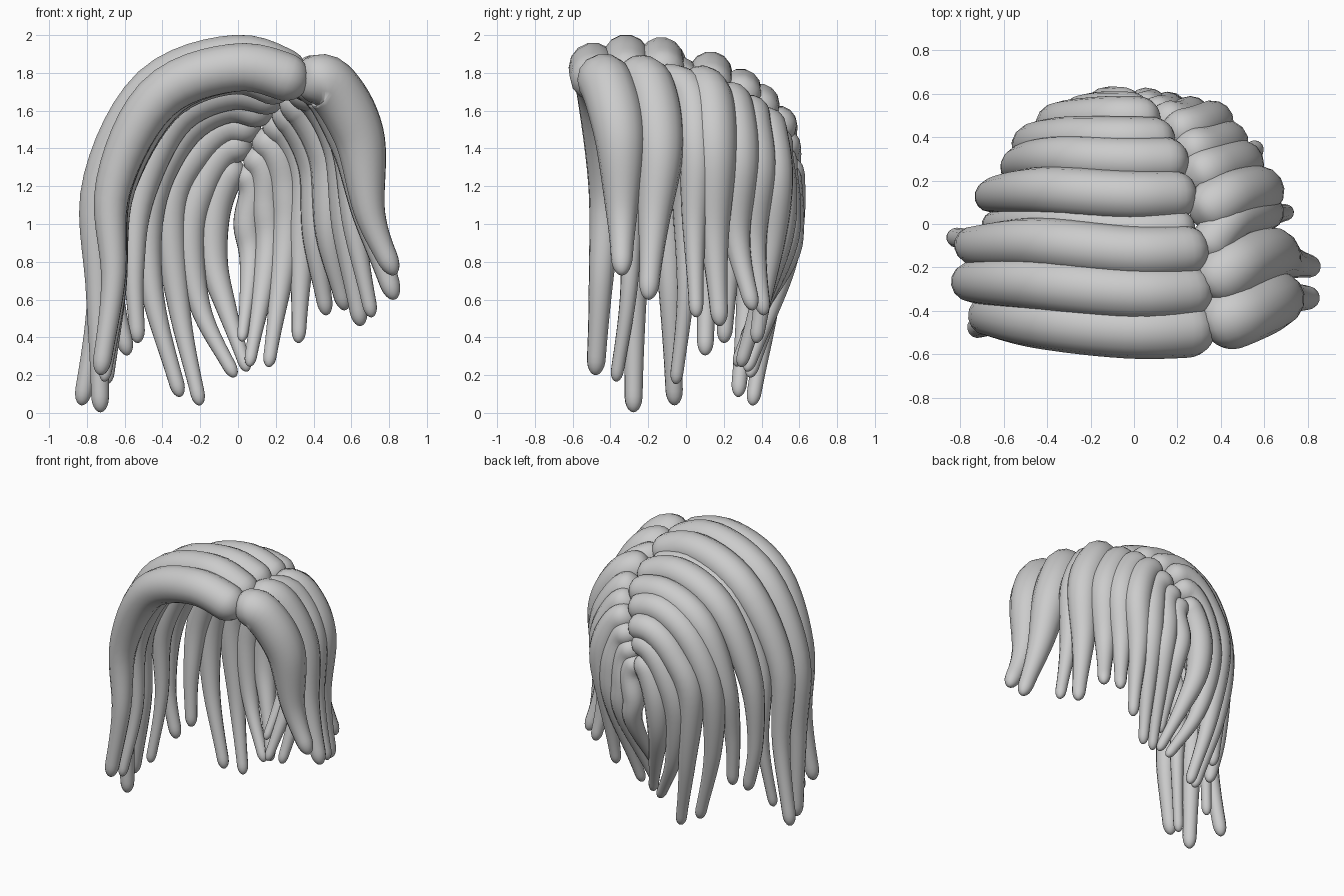
import bpy, bmesh, math
from mathutils import Vector

if "Cube" in bpy.data.objects:
    bpy.data.objects.remove(bpy.data.objects["Cube"])

SIDES, STEPS = 14, 44


def between(items, u):
    """Linear lookup in a list of vectors at fractional index u."""
    i = min(int(u), len(items) - 2)
    return items[i].lerp(items[i + 1], u - i)


def spline(p):
    """Dense Catmull-Rom curve through the points."""
    p = [2 * p[0] - p[1]] + p + [2 * p[-1] - p[-2]]
    dense = []
    for a, b, c, d in zip(p, p[1:], p[2:], p[3:]):
        for k in range(16):
            t = k / 16
            dense.append(b + ((c - a) * t + (2 * a - 5 * b + 4 * c - d) * t * t
                              + (3 * b - a - 3 * c + d) * t ** 3) / 2)
    return dense + [p[-2]]


def strand(name, r, points, tip=0.38):
    """Round-ended, tapering lock of hair along a path."""
    path = spline(points)
    dist = [0]
    for a, b in zip(path, path[1:]):
        dist.append(dist[-1] + (b - a).length)
    length = dist[-1]

    def at(s):
        i = next((k for k in range(len(path) - 2) if s <= dist[k + 1]), len(path) - 2)
        return path[i].lerp(path[i + 1], (s - dist[i]) / (dist[i + 1] - dist[i]))

    bm = bmesh.new()
    rings, ref = [], Vector((0, 1, 0))
    for k in range(STEPS + 1):
        u = 0.5 - 0.5 * math.cos(math.pi * k / STEPS)
        s = u * length
        w = max(0, (u - 0.25) / 0.75)
        rad = r * (1 - (1 - tip) * w * w * (3 - 2 * w))
        for e, cap in ((s, rad), (length - s, rad * 1.8)):
            if e < cap:
                rad *= math.sqrt(max(0.0004, 1 - (1 - e / cap) ** 2))
        tan = (at(min(length, s + 0.02)) - at(max(0, s - 0.02))).normalized()
        ref = (ref - tan * ref.dot(tan)).normalized()
        bi = tan.cross(ref)
        angles = [math.tau * j / SIDES for j in range(SIDES)]
        rings.append([bm.verts.new(at(s) + rad * (math.cos(a) * ref + math.sin(a) * bi))
                      for a in angles])
    for a, b in zip(rings, rings[1:]):
        for j in range(SIDES):
            n = (j + 1) % SIDES
            bm.faces.new((a[j], a[n], b[n], b[j]))
    bm.faces.new(rings[0])
    bm.faces.new(rings[-1])
    bmesh.ops.recalc_face_normals(bm, faces=bm.faces)
    for f in bm.faces:
        f.smooth = True
    me = bpy.data.meshes.new(name)
    bm.to_mesh(me)
    bm.free()
    bpy.context.collection.objects.link(bpy.data.objects.new(name, me))


# Parting line where all locks start, front to back
parting = [Vector(p) for p in ((.32, -.48, 1.74), (.3, -.12, 1.77), (.22, .29, 1.66),
                               (.1, .48, 1.5), (.02, .53, 1.31))]

# Guide locks; the others are blended between them
left = [
    [(0, -.49, 1.83), (-.42, -.45, 1.67), (-.66, -.42, 1.2), (-.66, -.45, .7), (-.73, -.48, .2)],
    [(0, -.13, 1.87), (-.43, -.09, 1.71), (-.72, -.1, 1.2), (-.74, -.08, .6), (-.83, -.06, .04)],
    [(-.04, .29, 1.71), (-.34, .3, 1.56), (-.52, .28, 1.15), (-.55, .23, .75), (-.53, .2, .37)],
    [(-.06, .49, 1.52), (-.23, .48, 1.38), (-.36, .46, 1.1), (-.31, .43, .55), (-.2, .35, .04)],
    [(-.06, .54, 1.25), (-.13, .54, 1.05), (-.13, .51, .8), (-.06, .44, .55), (.05, .32, .22)],
]
right = [
    [(.48, -.42, 1.74), (.64, -.35, 1.47), (.7, -.34, 1.05), (.83, -.34, .73)],
    [(.46, -.2, 1.73), (.62, -.14, 1.42), (.7, -.17, 1.02), (.83, -.2, .6)],
    [(.43, .12, 1.68), (.57, .15, 1.4), (.58, .15, .95), (.65, .18, .46)],
    [(.27, .44, 1.48), (.36, .47, 1.25), (.34, .45, .9), (.32, .37, .37)],
    [(.08, .54, 1.18), (.05, .55, 1), (.07, .52, .8), (.02, .3, .38)],
]


def lock(name, guides, u, v, r, lift=(0, 0, 0), shift=0, puff=1):
    """Lock at guide position u, rooted at v along the parting."""
    pts = [between(parting, v * 4) + Vector((shift, 0, 0))]
    pts += [between([Vector(q) for q in row], u) for row in zip(*guides)]
    pts[-1] += Vector(lift)
    for p in pts[1:-1]:
        p.x *= puff
        p.z += (puff - 1) * 0.6 * max(0, p.z - 1)
    strand(name, r, pts)


# Left side: nine main locks, tips alternately long and short
for i, u in enumerate((0, .48, 1, 1.62, 2, 2.5, 3, 3.5, 4)):
    lift = (.06 if i > 1 else .05, 0, (-.12 if i % 4 == 1 else .06)) if i % 2 else (0, 0, 0)
    lock(f"left_lock_{i + 1}", left, u, u / 4, .13 - .005 * i, lift, .05 * (1 - u / 5),
         1.06 if i % 2 else 1)

# Narrow locks tucked under the left side
for i, u in enumerate((.4, 1.25)):
    lock(f"left_under_lock_{i + 1}", left, u, u / 4, .09, (.06, -.06, .03), 0, .92)

# Right side: ten locks
for i, u in enumerate((0, 1, 1.67, 2, 2.4, 2.7, 3, 3.33, 3.67, 4)):
    lift = (0, 0, 0)
    if 3 < i < 6:
        lift = (.05, .1, .12)
    elif i > 6 and i < 9:
        lift = (-.06, -.06, -.13)
    r = .1 if i == 2 else .145 - .0075 * i
    lock(f"right_lock_{i + 1}", right, u, i / 9, r, lift)
